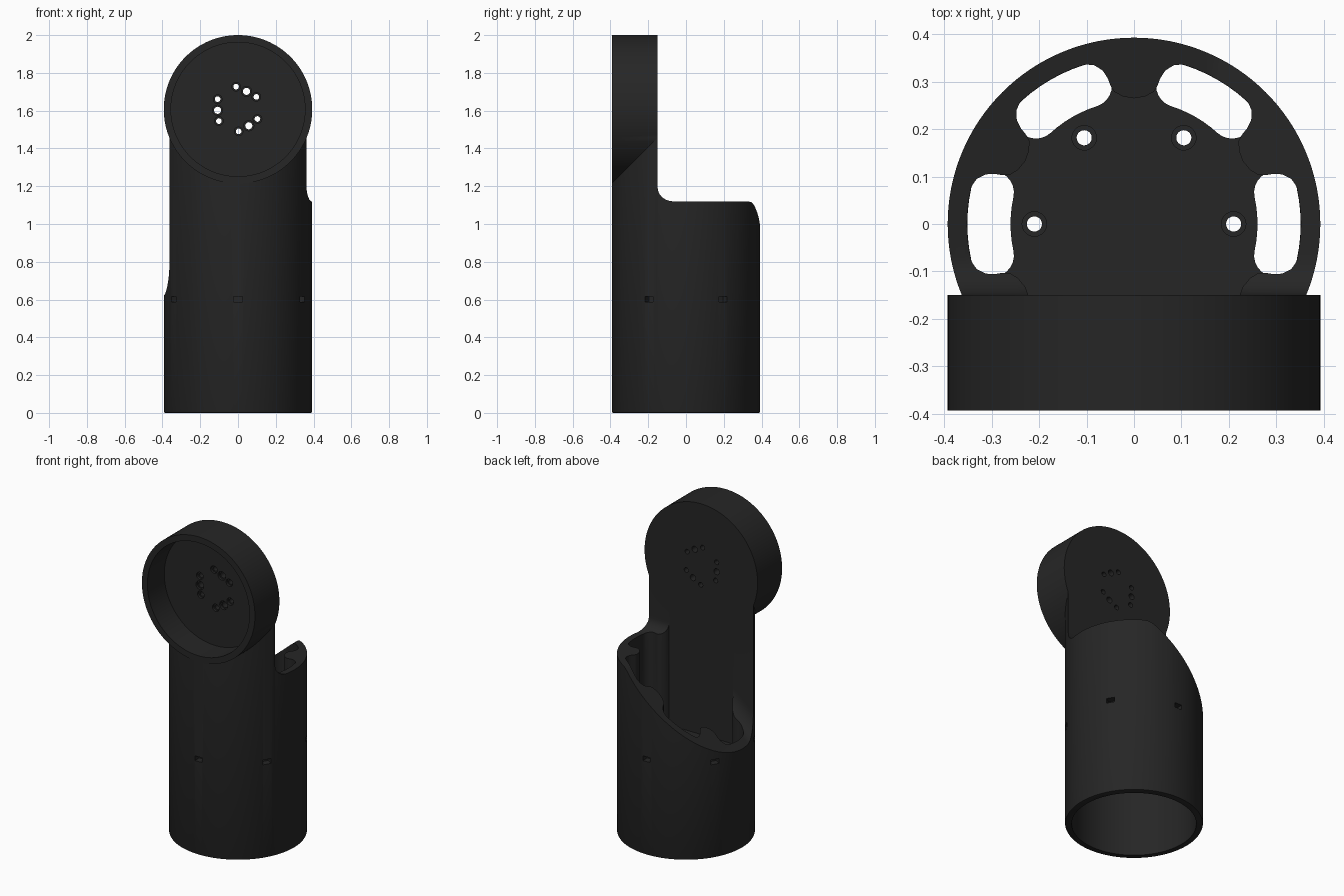
import bpy, bmesh, math
from mathutils import Matrix

if "Cube" in bpy.data.objects:
    bpy.data.objects.remove(bpy.data.objects["Cube"])

R, FLAT, HEAD_Z = 0.393, -0.15, 1.607
TAU = 2 * math.pi
black = bpy.data.materials.new("matte black")
black.diffuse_color = (0.019, 0.019, 0.019, 1)
black.use_nodes = True
black.node_tree.nodes["Principled BSDF"].inputs["Base Color"].default_value = black.diffuse_color


def circle(r, n=128, cx=0, cy=0):
    return [(cx + r * math.cos(TAU * i / n), cy + r * math.sin(TAU * i / n)) for i in range(n)]


def make(name, bm, matrix=None):
    bmesh.ops.recalc_face_normals(bm, faces=bm.faces[:])
    if matrix:
        bm.transform(matrix)
    me = bpy.data.meshes.new(name)
    bm.to_mesh(me)
    bm.free()
    me.materials.append(black)
    ob = bpy.data.objects.new(name, me)
    bpy.context.collection.objects.link(ob)
    return ob


def prism(name, pts, z0, z1, matrix=None, bevel=0):
    bm = bmesh.new()
    face = bm.faces.new([bm.verts.new((x, y, z0)) for x, y in pts])
    ext = bmesh.ops.extrude_face_region(bm, geom=[face])["geom"]
    for v in ext:
        if isinstance(v, bmesh.types.BMVert):
            v.co.z = z1
    if bevel:
        low = [e for e in bm.edges if all(abs(v.co.z - z0) < 1e-5 for v in e.verts)]
        bmesh.ops.bevel(bm, geom=low, offset=bevel, segments=2, affect='EDGES', profile=0.5)
    return make(name, bm, matrix)


def boolean(target, tool, op='DIFFERENCE'):
    mod = target.modifiers.new("cut", 'BOOLEAN')
    mod.operation, mod.solver, mod.object = op, 'EXACT', tool
    bpy.context.view_layer.objects.active = target
    bpy.ops.object.modifier_apply(modifier=mod.name)
    bpy.data.objects.remove(tool)


def rect(x0, x1, y0, y1):
    return [(x0, y0), (x1, y0), (x1, y1), (x0, y1)]


def spin(deg):
    return Matrix.Rotation(math.radians(deg), 4, 'Z')


# tube with a softened bottom edge
body = prism("tube_body", circle(R), 0, HEAD_Z, bevel=0.008)


# sloping rear cut-away, blended upwards into the flat upright
def cut_height(x, y):
    slope = 0.965 + 0.87 * x
    k = 0.015
    base = 0.5 * (slope + 1.12 - math.sqrt((slope - 1.12) ** 2 + k * k))
    r = 0.085
    t = max(0.0, r - (y - FLAT))
    rise = 0.85 if slope > 1.12 else min(1.6, 0.85 + (1.12 - slope) * 2)
    return base + rise * (r - math.sqrt(max(0.0, r * r - t * t)))


bm = bmesh.new()
xs = [-0.45 + 0.9 * i / 48 for i in range(49)]
ys = [FLAT + 0.085 * (1 - math.cos(math.pi / 2 * i / 8)) for i in range(9)] + [0.45]
grid = [[bm.verts.new((x, y, cut_height(x, y))) for y in ys] for x in xs]
faces = [bm.faces.new((grid[i][j], grid[i + 1][j], grid[i + 1][j + 1], grid[i][j + 1]))
         for i in range(len(xs) - 1) for j in range(len(ys) - 1)]
for v in bmesh.ops.extrude_face_region(bm, geom=faces)["geom"]:
    if isinstance(v, bmesh.types.BMVert):
        v.co.z = 1.75
boolean(body, make("rear_cut", bm))

# open lower chamber
boolean(body, prism("lower_chamber", circle(0.355), -0.1, 0.46))

# upper chamber with six rounded ribs, stopping at the flat upright
half = [(0, .265), (5, .270), (8.5, .282), (9.6, .295), (10.2, .312),
        (11.5, .330), (14, .345), (17, .352), (21, .352), (25.5, .352)]
profile = []
for k in range(6):
    sector = [(-a, r) for a, r in reversed(half[1:])] + half + [(30, .352)]
    profile += [(r * math.cos(math.radians(30 + 60 * k + a)),
                 r * math.sin(math.radians(30 + 60 * k + a))) for a, r in sector]
upper = prism("upper_chamber", profile, 0.55, 1.5)
boolean(upper, prism("front_fill", rect(-0.6, 0.6, -0.6, FLAT), 0.4, 1.6))
boolean(body, upper)

# curved slots and screw holes in the mounting plate, side pockets on the wall
slot = []
for centre, start in ((12.5, 12.5), (-12.5, 192.5)):
    c = math.radians(centre)
    for i in range(13):
        a = math.radians(start + 180 * i / 12 - (0 if centre > 0 else 25))
        slot.append((0.306 * math.cos(c) + 0.0455 * math.cos(a),
                     0.306 * math.sin(c) + 0.0455 * math.sin(a)))
    for i in range(1, 6):
        a = math.radians(centre * (1 - i / 3))
        r = 0.2605 if centre > 0 else 0.3515
        slot.append((r * math.cos(a), r * math.sin(a)))
for k in range(6):
    turn = spin(60 * k)
    boolean(body, prism("plate_slot", slot, 0.42, 0.58, turn))
    boolean(body, prism("screw_hole", circle(0.016, 20, 0.21), 0.42, 0.58, turn))
    boolean(body, prism("screw_recess", circle(0.026, 20, 0.21), 0.53, 0.58, turn))
    boolean(body, prism("wall_pocket", rect(0.35, 0.45, -0.025, 0.025),
                        0.587, 0.617, spin(30 + 60 * k)))

# round head facing forward, with a deep dish
FACE = Matrix.Rotation(math.pi / 2, 4, 'X')
boolean(body, prism("head", circle(R, 128, 0, HEAD_Z), -FLAT, R, FACE), 'UNION')
boolean(body, prism("head_dish", circle(0.355, 128, 0, HEAD_Z), 0.225, 0.5, FACE))

# three groups of three small holes through the dish
for x, z, r in ((-.01, 1.727, .015), (.045, 1.702, .019), (.097, 1.673, .015),
                (-.108, 1.661, .015), (-.108, 1.602, .019), (-.101, 1.545, .015),
                (.003, 1.49, .015), (.057, 1.52, .019), (.103, 1.556, .015)):
    boolean(body, prism("head_hole", circle(r, 20, x, z), 0.1, 0.3, FACE))
    boolean(body, prism("head_countersink", circle(r + .008, 20, x, z), 0.21, 0.3, FACE))

body.name = "tube_body_with_head"
bpy.ops.object.select_all(action='DESELECT')
body.select_set(True)
bpy.context.view_layer.objects.active = body
bpy.ops.object.shade_smooth_by_angle(angle=math.radians(30))
